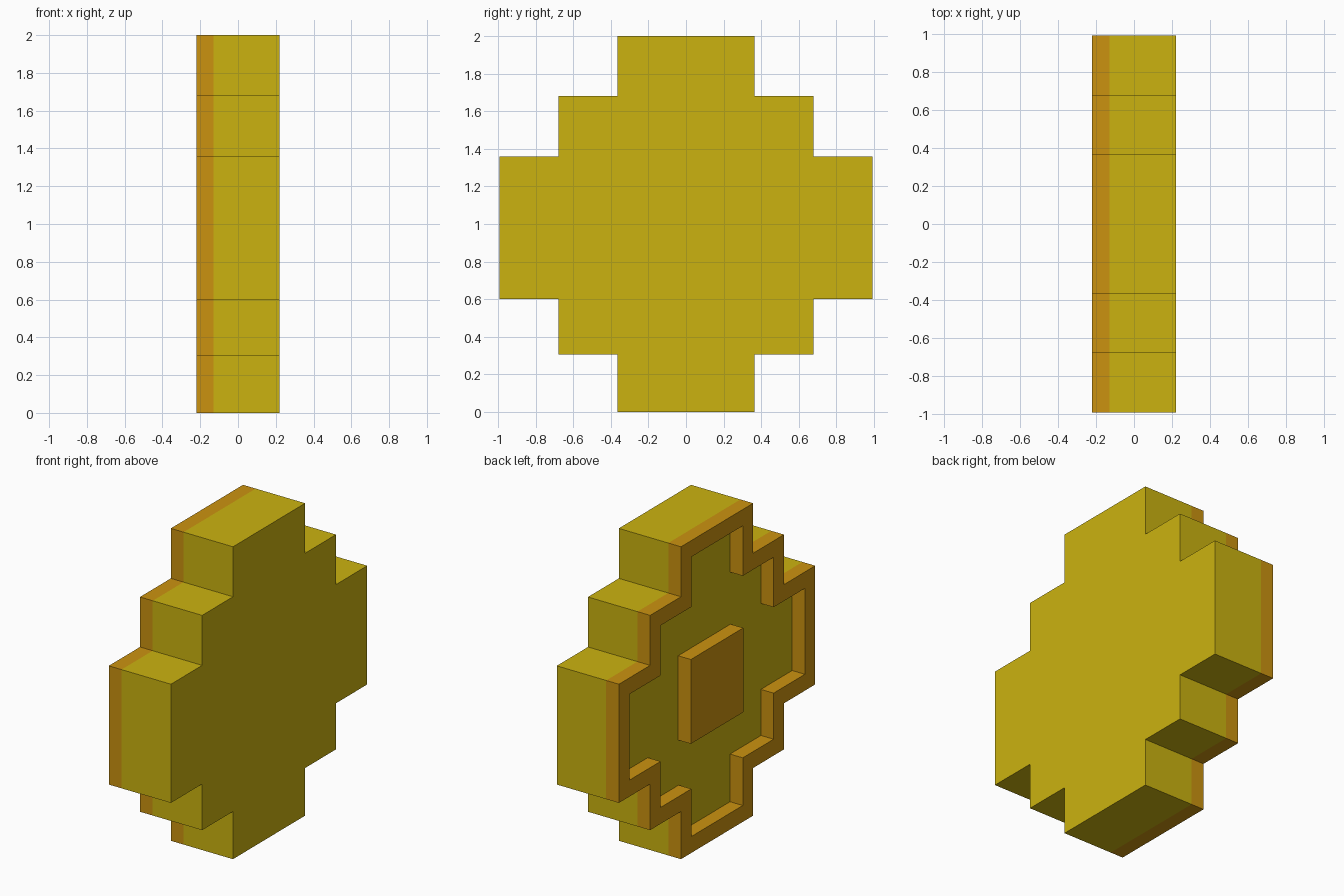
import bpy
import bmesh

default = bpy.data.objects.get("Cube")
if default:
    bpy.data.objects.remove(default, do_unlink=True)

BACK, FLOOR, RIM = 0.22, -0.13, -0.22   # depth levels along x
RIM_WIDTH = 0.105


def material(name, color):
    mat = bpy.data.materials.new(name)
    mat.use_nodes = True
    mat.diffuse_color = color
    mat.node_tree.nodes["Principled BSDF"].inputs["Base Color"].default_value = color
    return mat


def slab(name, outline, x0, x1, mat, ring_width=0):
    """Extrude a (y, z) outline from x0 to x1; ring_width leaves only a border."""
    bm = bmesh.new()
    face = bm.faces.new([bm.verts.new((x0, y, z)) for y, z in outline])
    bm.normal_update()
    if ring_width:
        bmesh.ops.inset_region(bm, faces=[face], thickness=ring_width,
                               use_boundary=True, use_even_offset=True)
        bm.faces.remove(face)
    result = bmesh.ops.extrude_face_region(bm, geom=bm.faces[:], use_keep_orig=True)
    moved = [v for v in result["geom"] if isinstance(v, bmesh.types.BMVert)]
    bmesh.ops.translate(bm, verts=moved, vec=(x1 - x0, 0, 0))
    bmesh.ops.recalc_face_normals(bm, faces=bm.faces[:])
    mesh = bpy.data.meshes.new(name)
    bm.to_mesh(mesh)
    bm.free()
    mesh.materials.append(mat)
    obj = bpy.data.objects.new(name, mesh)
    bpy.context.collection.objects.link(obj)
    return obj


yellow = material("coin yellow", (0.60, 0.45, 0.005, 1))
orange = material("rim orange", (0.60, 0.29, 0.005, 1))

# Stepped coin outline: one half, mirrored across y = 0
half = [(0.365, 0), (0.365, 0.305), (0.677, 0.305), (0.677, 0.60),
        (0.993, 0.60), (0.993, 1.36), (0.677, 1.36), (0.677, 1.68),
        (0.365, 1.68), (0.365, 2.0)]
outline = half + [(-y, z) for y, z in reversed(half)]

# Thick coin body, raised border, and raised block in the recess
slab("coin_body", outline, BACK, FLOOR, yellow)
slab("raised_rim", outline, FLOOR, RIM, orange, RIM_WIDTH)
block = [(-0.265, 0.70), (0.265, 0.70), (0.265, 1.24), (-0.265, 1.24)]
slab("center_block", block, FLOOR, RIM, orange)
